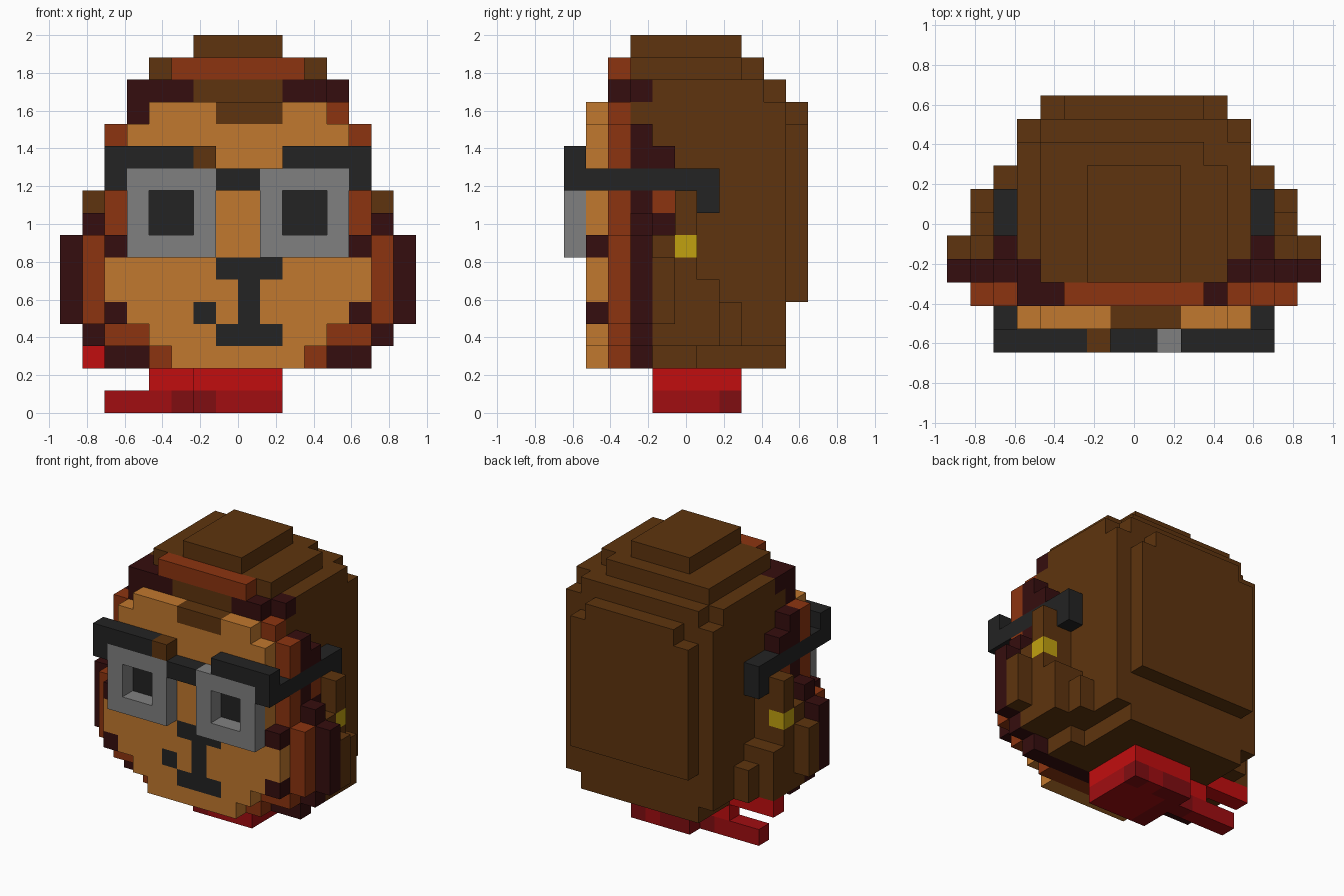
import bpy, bmesh, math
from mathutils import Vector

if "Cube" in bpy.data.objects:
    bpy.data.objects.remove(bpy.data.objects["Cube"])

U = 2 / 17                       # edge of one cube
OFFSET = Vector((0, -5.5, 0))    # x is centred, y layers run 0 (front) to 11, z from 0

COLOURS = {
    "brown": (94, 52, 14), "tan": (193, 120, 46), "rust": (140, 52, 16),
    "maroon": (53, 13, 14), "black": (35, 35, 35), "grey": (128, 128, 128),
    "red": (193, 13, 15), "dark_red": (161, 13, 17), "deep_red": (128, 13, 17),
    "yellow": (193, 161, 16),
}


def linear(v):
    v /= 255
    return v / 12.92 if v <= 0.04045 else ((v + 0.055) / 1.055) ** 2.4


MATS = {}
for name, rgb in COLOURS.items():
    MATS[name] = bpy.data.materials.new(name)
    MATS[name].diffuse_color = (*[linear(c) for c in rgb], 1)

cells = {}                       # (x, y, z) -> (part, colour)


def box(part, colour, x0, x1, y0, y1, z0, z1):
    """Fill a block of cubes; later blocks replace earlier ones."""
    for x in range(x0, x1):
        for y in range(y0, y1):
            for z in range(z0, z1):
                cells[x, y, z] = (part, colour)


def wide(part, colour, half, y0, y1, z0, z1):
    box(part, colour, -half, half, y0, y1, z0, z1)


def pair(part, colour, x0, x1, y0, y1, z0, z1):
    """The same block on both sides."""
    box(part, colour, x0, x1, y0, y1, z0, z1)
    box(part, colour, -x1, -x0, y0, y1, z0, z1)


# Head: main block, stepped crown, back panel, underside
wide("head", "brown", 5, 3, 10, 3, 14)
wide("head", "brown", 5, 3, 9, 14, 15)
wide("head", "brown", 4, 9, 10, 14, 15)
wide("head", "brown", 4, 3, 8, 15, 16)
box("head", "brown", -4, 3, 8, 9, 15, 16)
wide("head", "brown", 2, 3, 8, 16, 17)
wide("head", "brown", 4, 10, 11, 5, 13)
wide("head", "brown", 3, 10, 11, 13, 14)
wide("head", "brown", 5, 4, 6, 2, 3)
wide("head", "brown", 4, 6, 10, 2, 3)

# Side hair and ears stepping down towards the back
pair("side_hair", "brown", 5, 8, 4, 5, 4, 7)
pair("side_hair", "brown", 5, 7, 4, 5, 3, 4)
pair("side_hair", "brown", 5, 7, 4, 5, 7, 8)
pair("side_hair", "maroon", 5, 6, 4, 5, 8, 9)
pair("side_hair", "rust", 5, 6, 4, 5, 9, 10)
pair("side_hair", "maroon", 5, 6, 4, 5, 11, 12)
pair("side_hair", "brown", 5, 7, 5, 6, 3, 10)
pair("side_hair", "brown", 5, 7, 6, 7, 3, 6)
pair("side_hair", "brown", 5, 6, 7, 8, 3, 5)
pair("earring", "yellow", 6, 7, 5, 6, 7, 8)

# Mane rings: (half width, bottom, top)
for half, z0, z1 in [(6, 2, 3), (7, 3, 4), (8, 4, 8), (7, 8, 9), (6, 9, 13)]:
    wide("outer_mane", "maroon", half, 3, 4, z0, z1)
pair("outer_mane", "maroon", 4, 5, 3, 4, 14, 15)
for half, z0, z1 in [(4, 2, 3), (6, 3, 4), (7, 4, 8), (6, 8, 13), (5, 13, 14)]:
    wide("inner_mane", "rust", half, 2, 3, z0, z1)
box("inner_mane", "maroon", -5, -4, 2, 3, 13, 14)

# Fringe over the forehead
box("fringe", "maroon", -5, 4, 2, 3, 14, 15)
wide("fringe", "brown", 2, 2, 3, 14, 15)
wide("fringe", "rust", 3, 2, 3, 15, 16)

# Face slab with coloured cheeks, forehead tuft, nose, mouth and mole
for half, z0, z1 in [(3, 2, 3), (4, 3, 4), (6, 4, 8), (5, 8, 13), (4, 13, 14)]:
    wide("face", "tan", half, 1, 2, z0, z1)
for z in (4, 7):
    pair("face", "maroon", 5, 6, 1, 2, z, z + 1)
box("face", "brown", -1, 2, 1, 2, 13, 14)
pair("face", "black", 2, 4, 1, 2, 8, 10)
box("face", "black", -1, 2, 1, 2, 6, 7)
box("face", "black", 0, 1, 1, 2, 4, 6)
box("face", "black", -1, 2, 1, 2, 3, 4)
box("face", "black", -2, -1, 1, 2, 4, 5)

# Glasses: lens frames with openings, brow bars, bridge, temple arms
pair("lens_frames", "grey", 1, 5, 0, 1, 7, 11)
for s in (-4, 2):
    for x in (s, s + 1):
        for z in (8, 9):
            cells.pop((x, 0, z))
pair("glasses_frame", "black", 2, 6, 0, 1, 11, 12)
box("glasses_frame", "brown", -2, -1, 0, 1, 11, 12)
wide("glasses_frame", "black", 1, 0, 1, 10, 11)
pair("glasses_frame", "black", 5, 6, 0, 7, 10, 11)
pair("glasses_frame", "black", 5, 6, 6, 7, 9, 10)

# Scarf: neck band and two loose ends to one side
wide("scarf", "red", 2, 4, 8, 1, 2)
wide("scarf", "dark_red", 2, 4, 8, 0, 1)
box("scarf", "dark_red", -6, -2, 6, 7, 0, 1)
box("scarf", "deep_red", -2, -1, 4, 7, 0, 1)
box("scarf", "deep_red", -3, -2, 6, 7, 0, 1)
box("scarf", "deep_red", -2, 0, 7, 8, 0, 1)
box("scarf", "deep_red", 1, 2, 7, 8, 0, 1)
box("scarf", "red", -4, -2, 6, 7, 1, 2)
box("scarf", "red", -7, -4, 6, 7, 2, 3)


def build(part):
    """Make one mesh from the exposed cube sides of a part."""
    mine = {c: v[1] for c, v in cells.items() if v[0] == part}
    names = sorted(set(mine.values()))
    bm = bmesh.new()
    verts = {}
    for cell, colour in mine.items():
        for axis in range(3):
            for side in (0, 1):
                near = list(cell)
                near[axis] += 1 if side else -1
                if tuple(near) in cells:
                    continue
                ring = [(0, 0), (1, 0), (1, 1), (0, 1)]
                face = []
                for a, b in (ring if side else ring[::-1]):
                    p = list(cell)
                    p[axis] += side
                    p[(axis + 1) % 3] += a
                    p[(axis + 2) % 3] += b
                    p = tuple(p)
                    if p not in verts:
                        verts[p] = bm.verts.new((Vector(p) + OFFSET) * U)
                    face.append(verts[p])
                bm.faces.new(face).material_index = names.index(colour)
    bmesh.ops.dissolve_limit(bm, angle_limit=math.radians(1), verts=bm.verts[:],
                             edges=bm.edges[:], delimit={'MATERIAL'})
    mesh = bpy.data.meshes.new(part)
    bm.to_mesh(mesh)
    bm.free()
    for n in names:
        mesh.materials.append(MATS[n])
    bpy.context.collection.objects.link(bpy.data.objects.new(part, mesh))


for part in sorted({v[0] for v in cells.values()}):
    build(part)

for m in bpy.data.materials:
    if m.users and not m.is_grease_pencil:
        m.use_nodes = True
        m.node_tree.nodes["Principled BSDF"].inputs["Base Color"].default_value = m.diffuse_color
